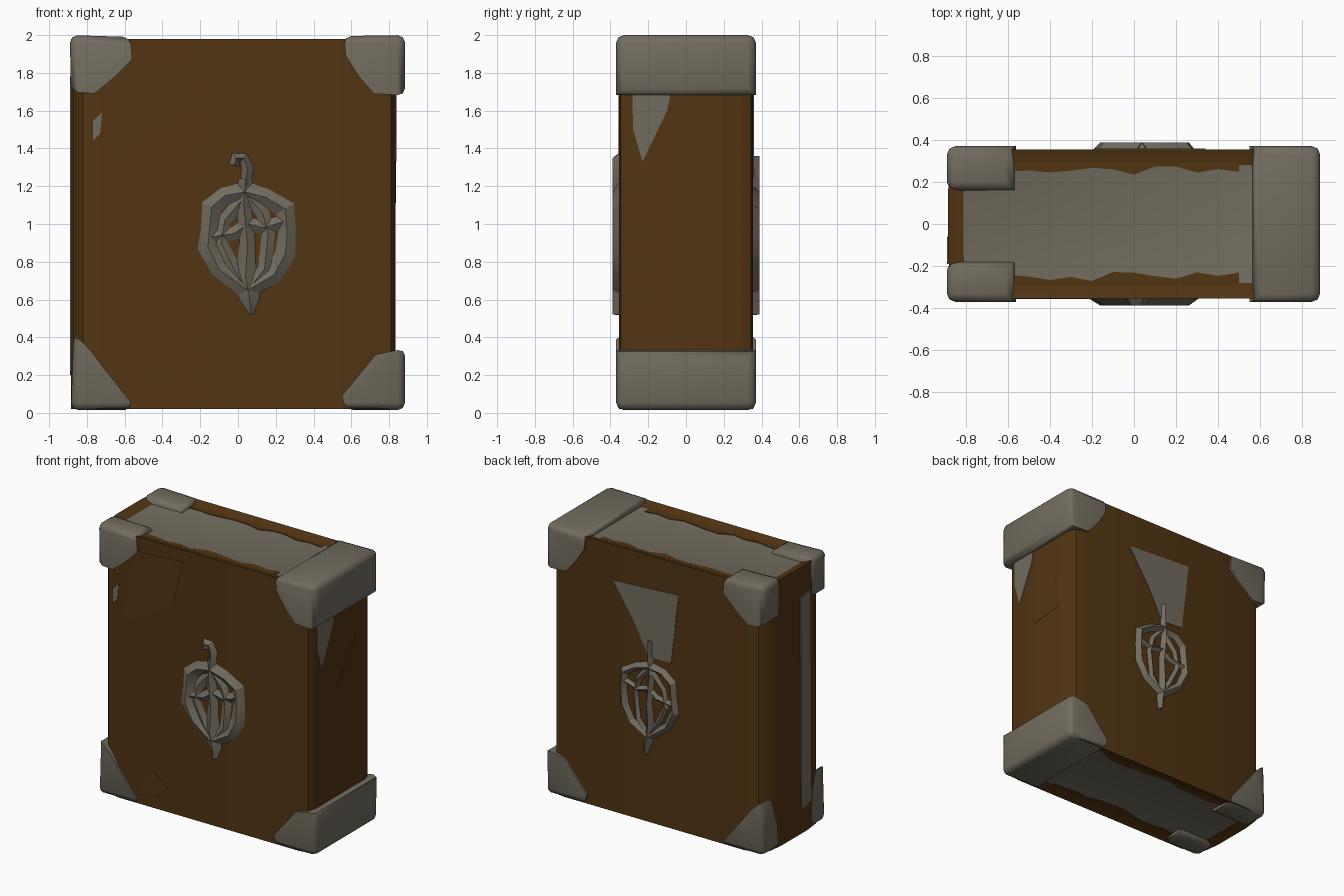
import bpy, bmesh, math, random
from mathutils import Vector

if "Cube" in bpy.data.objects:
    bpy.data.objects.remove(bpy.data.objects["Cube"])
random.seed(4)


def material(name, rgb):
    m = bpy.data.materials.new(name)
    m.use_nodes = True
    m.diffuse_color = (*rgb, 1)
    m.node_tree.nodes["Principled BSDF"].inputs["Base Color"].default_value = (*rgb, 1)
    return m


LEATHER = material("brown leather", (0.085, 0.035, 0.006))
GREY = material("worn grey", (0.165, 0.15, 0.115))

# Each frame turns (u, v, depth) into model space
FRONT = lambda u, v, d: (u, d, v)
SIDE = lambda u, v, d: (d, u, v)
PLAN = lambda u, v, d: (u, v, d)


def finish(bm, name, mats, angle=35):
    bmesh.ops.recalc_face_normals(bm, faces=bm.faces)
    mesh = bpy.data.meshes.new(name)
    bm.to_mesh(mesh)
    bm.free()
    ob = bpy.data.objects.new(name, mesh)
    bpy.context.collection.objects.link(ob)
    for m in mats:
        mesh.materials.append(m)
    bpy.ops.object.select_all(action='DESELECT')
    ob.select_set(True)
    bpy.context.view_layer.objects.active = ob
    bpy.ops.object.shade_smooth_by_angle(angle=math.radians(angle))
    return ob


def prism(outline, d0, d1, frame):
    bm = bmesh.new()
    rings = [[bm.verts.new(frame(u, v, d)) for u, v in outline] for d in (d0, d1)]
    bm.faces.new(rings[0])
    bm.faces.new(rings[1][::-1])
    n = len(outline)
    for i in range(n):
        j = (i + 1) % n
        bm.faces.new((rings[0][i], rings[0][j], rings[1][j], rings[1][i]))
    bmesh.ops.recalc_face_normals(bm, faces=bm.faces)
    return bm


def plate(name, outline, depth, frame, mat):
    finish(prism(outline, depth - 0.004, depth + 0.004, frame), name, [mat])


# Cover: rounded plan, with sunken page block at top and bottom
half = [(0.835, 0.29), (0.81, 0.345), (0.74, 0.355), (-0.72, 0.355),
        (-0.82, 0.33), (-0.87, 0.27), (-0.885, 0.15)]
plan = half + [(x, -y) for x, y in reversed(half)]
bm = prism(plan, 0.02, 1.98, PLAN)
caps = [f for f in bm.faces if abs(f.normal.z) > 0.9]
bmesh.ops.inset_individual(bm, faces=caps, thickness=0.075)
for f in caps:
    f.material_index = 1
    for v in f.verts:
        v.co.z -= math.copysign(0.025, v.co.z - 1)
finish(bm, "book_cover", [LEATHER, GREY])

# Ragged strips of leather lying over the page edges
for z in (0.045, 1.955):
    for s in (-1, 1):
        xs = [-0.7 + 0.1 * i for i in range(13)]
        edge = [(x, s * (0.275 - random.uniform(0, 0.05))) for x in xs]
        outline = [(-0.7, s * 0.29)] + edge + [(0.5, s * 0.29)]
        plate("torn_page_edge", outline, z, PLAN, LEATHER)

# Visible page strip on the opening side
plate("fore_edge_pages", [(-0.19, 0.22), (-0.07, 0.2), (-0.06, 1.76), (-0.18, 1.78)],
      -0.886, SIDE, GREY)


def corner(name, outline, y0, y1):
    bm = prism(outline, y0, y1, FRONT)
    outer = [e for e in bm.edges
             if all(abs(v.co.x) > 0.8 or abs(v.co.z - 1) > 0.95 for v in e.verts)]
    bmesh.ops.bevel(bm, geom=outer, offset=0.04, segments=2, affect='EDGES', profile=0.5)
    finish(bm, name, [GREY], 50)


# Metal corners: full width on the spine, separate front and back at the opening
spine_top = [(0.885, 2.0), (0.56, 1.995), (0.57, 1.89), (0.64, 1.78), (0.72, 1.69), (0.885, 1.68)]
spine_low = [(0.885, 0.015), (0.57, 0.015), (0.55, 0.09), (0.64, 0.2), (0.73, 0.31), (0.885, 0.34)]
open_top = [(-0.89, 2.0), (-0.57, 1.99), (-0.56, 1.87), (-0.65, 1.78), (-0.76, 1.69), (-0.885, 1.7)]
open_low = [(-0.885, 0.015), (-0.56, 0.015), (-0.57, 0.06), (-0.72, 0.25), (-0.78, 0.33), (-0.87, 0.42)]
for label, outline in (("top", spine_top), ("bottom", spine_low)):
    corner(label + "_spine_corner", outline, -0.37, 0.37)
for label, outline in (("top", open_top), ("bottom", open_low)):
    corner(label + "_front_corner", outline, -0.37, -0.18)
    corner(label + "_back_corner", outline, 0.16, 0.37)

# Worn bare patches
plate("back_worn_patch", [(0.34, 1.72), (-0.19, 1.75), (-0.13, 1.24), (0.05, 1.23), (0.17, 1.46)],
      0.355, FRONT, GREY)
plate("spine_worn_patch", [(-0.285, 1.7), (-0.08, 1.7), (-0.1, 1.6), (-0.23, 1.33), (-0.28, 1.5)],
      0.835, SIDE, GREY)
plate("front_worn_patch", [(-0.77, 1.55), (-0.72, 1.59), (-0.73, 1.48), (-0.77, 1.43)],
      -0.353, FRONT, GREY)

# Slightly raised leather scraps
plate("front_leather_scrap", [(-0.7, 1.31), (-0.28, 1.54), (-0.2, 1.89), (-0.6, 1.87)],
      -0.353, FRONT, LEATHER)
plate("low_leather_scrap", [(-0.55, 0.18), (-0.43, 0.29), (-0.33, 0.2), (-0.42, 0.1), (-0.53, 0.11)],
      -0.353, FRONT, LEATHER)
plate("spine_leather_scrap", [(-0.07, 1.11), (0.18, 1.13), (0.18, 1.43)], 0.833, SIDE, LEATHER)


def bar(bm, points, widths, y, rise, closed=False):
    """Ridged strip along a path, raised outwards at its middle."""
    pts = [Vector(p) for p in points]
    n = len(pts)
    rows = []
    for i, p in enumerate(pts):
        a = pts[i - 1] if closed or i else p
        b = pts[(i + 1) % n] if closed or i < n - 1 else p
        side = (b - a).normalized().orthogonal() * widths[i % len(widths)]
        rows.append([bm.verts.new((q.x, y + h, q.y)) for q, h in
                     ((p + side, 0), (p, rise), (p - side, 0))])
    for i in range(n if closed else n - 1):
        r, s = rows[i], rows[(i + 1) % n]
        for k in range(2):
            bm.faces.new((r[k], r[k + 1], s[k + 1], s[k]))


# Lobed emblem with a hooked stem, centre ridge, side ribs and lower point
ring = [(0.04, 1.17), (-0.07, 1.15), (-0.14, 1.09), (-0.15, 0.98), (-0.16, 0.88), (-0.1, 0.76),
        (0.05, 0.65), (0.19, 0.73), (0.25, 0.84), (0.26, 0.96), (0.25, 1.08), (0.15, 1.14)]
stem = [(-0.02, 1.31), (-0.01, 1.35), (0.03, 1.35), (0.05, 1.3), (0.04, 1.2)]
ridge = [(0.04, 1.24), (0.03, 1.1), (0.05, 0.9), (0.04, 0.72), (0.06, 0.61), (0.07, 0.52)]
ribs = [[(0.04, 1.15), (-0.07, 1.02), (-0.09, 0.9), (-0.02, 0.76), (0.04, 0.66)],
        [(0.05, 1.15), (0.13, 1.06), (0.16, 0.95), (0.14, 0.76), (0.06, 0.66)],
        [(-0.15, 0.93), (-0.02, 0.95), (0.05, 1.0)],
        [(0.05, 1.0), (0.14, 0.98), (0.26, 1.02)]]
for label, s, k in (("front", -1, 1.0), ("back", 1, 0.6)):
    bm = bmesh.new()
    y, rise = s * 0.352, s * 0.036
    bar(bm, ring, [0.06 * k, 0.05 * k], y, rise, True)
    bar(bm, stem if s < 0 else [(0.04, 1.36), (0.04, 1.2)], [0.03 * k, 0.035 * k], y, rise)
    bar(bm, ridge, [0.04 * k, 0.045 * k, 0.045 * k, 0.06 * k, 0.06 * k, 0.012], y, rise)
    for rib in ribs:
        bar(bm, rib, [0.04 * k], y, rise * 0.7)
    finish(bm, label + "_emblem", [GREY], 25)
